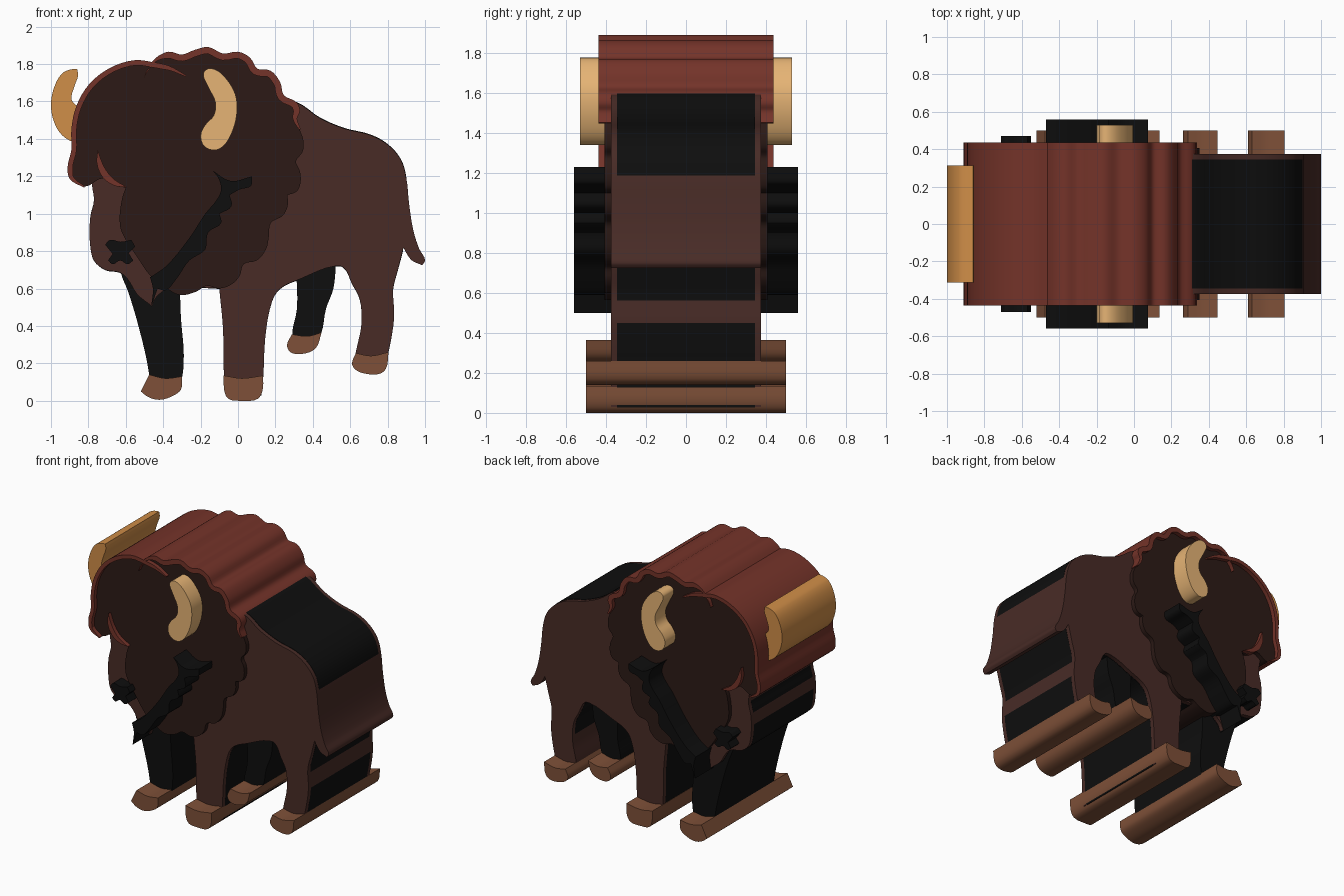
import bpy, bmesh, math
from mathutils import Vector


def material(name, hexcol):
    m = bpy.data.materials.new(name)
    rgb = [int(hexcol[i:i + 2], 16) / 255 for i in (0, 2, 4)]
    m.diffuse_color = [((c + 0.055) / 1.055) ** 2.4 if c > 0.04 else c / 12.92 for c in rgb] + [1]
    return m


BLACK = material("black", "0e0e0e")
BROWN = material("brown", "482b26")
DARK = material("dark_brown", "2c1a16")
RUST = material("rust", "743329")
HOOF = material("hoof_tan", "7e5038")
HORN = material("horn_light", "e6b475")
HORN2 = material("horn_amber", "d08e48")


def smooth(points, closed=True, steps=4):
    """Rounded outline through the points; strong turns stay sharp."""
    p = [Vector(q) for q in points]
    n = len(p)
    out = []
    for i in range(n if closed else n - 1):
        a, b = p[i], p[(i + 1) % n]
        d = b - a
        if d.length < 1e-5:
            continue

        def tangent(j):
            if not closed and j in (0, n - 1):
                return d
            u = (p[j] - p[j - 1]).normalized()
            v = (p[(j + 1) % n] - p[j]).normalized()
            if u.dot(v) < math.cos(math.radians(68)):
                return d
            return (u + v).normalized() * d.length

        ta, tb = tangent(i), tangent((i + 1) % n)
        for k in range(steps):
            t = k / steps
            t2, t3 = t * t, t * t * t
            out.append(a * (2 * t3 - 3 * t2 + 1) + ta * (t3 - 2 * t2 + t)
                       + b * (3 * t2 - 2 * t3) + tb * (t3 - t2))
    if not closed:
        out.append(p[-1])
    return out


def slab(name, outline, half, mat):
    """Extrude an x-z outline evenly to both sides of y = 0."""
    bm = bmesh.new()
    face = bm.faces.new([bm.verts.new((q[0], -half, q[1])) for q in outline])
    ext = bmesh.ops.extrude_face_region(bm, geom=[face])
    bmesh.ops.translate(bm, vec=(0, 2 * half, 0),
                        verts=[v for v in ext["geom"] if isinstance(v, bmesh.types.BMVert)])
    bmesh.ops.recalc_face_normals(bm, faces=bm.faces)
    me = bpy.data.meshes.new(name)
    bm.to_mesh(me)
    bm.free()
    me.materials.append(mat)
    ob = bpy.data.objects.new(name, me)
    bpy.context.collection.objects.link(ob)
    bpy.ops.object.select_all(action='DESELECT')
    ob.select_set(True)
    bpy.context.view_layer.objects.active = ob
    bpy.ops.object.shade_smooth_by_angle(angle=math.radians(30))
    return ob


def ribbon(path, width, outset=0.006):
    """Tapered band lying on the inner (right-hand) side of a path."""
    c = smooth(path, closed=False)
    outer, inner = [], []
    for i, q in enumerate(c):
        t = c[min(i + 1, len(c) - 1)] - c[max(i - 1, 0)]
        nrm = Vector((t.y, -t.x)).normalized()
        w = width * min(1, 0.1 + 2.5 * math.sin(math.pi * i / (len(c) - 1)))
        outer.append(q - nrm * outset)
        inner.append(q + nrm * w)
    return outer + inner[::-1]


# Body outline in sections
back = [(0.1, 1.6), (0.31, 1.595), (0.44, 1.51), (0.57, 1.455), (0.71, 1.42), (0.8, 1.37),
        (0.87, 1.29), (0.9, 1.19)]
tail = [(0.915, 1.05), (0.94, 0.9), (0.97, 0.81), (1.0, 0.75), (0.985, 0.725), (0.93, 0.75),
        (0.9, 0.79)]
hind_leg = [(0.885, 0.82), (0.855, 0.7), (0.83, 0.6), (0.835, 0.45), (0.8, 0.24), (0.78, 0.17),
            (0.69, 0.16), (0.62, 0.19), (0.63, 0.26), (0.66, 0.41), (0.65, 0.545),
            (0.61, 0.625), (0.56, 0.715)]
front_leg = [(0.52, 0.72), (0.33, 0.65), (0.24, 0.61), (0.2, 0.57), (0.17, 0.49), (0.145, 0.33),
             (0.135, 0.13), (0.125, 0.03), (-0.06, 0.03), (-0.075, 0.14), (-0.08, 0.385),
             (-0.1, 0.6)]
head = [(-0.37, 0.6), (-0.44, 0.55), (-0.46, 0.505), (-0.54, 0.57), (-0.59, 0.65),
        (-0.63, 0.685), (-0.71, 0.7), (-0.77, 0.75), (-0.79, 0.83), (-0.79, 0.98),
        (-0.77, 1.07), (-0.78, 1.15), (-0.78, 1.25), (-0.5, 1.6)]
slab("body", smooth(back + tail + hind_leg + front_leg + head), 0.375, BROWN)
core = [q + Vector((0, 0.003 if q.y > 1 else -0.002)) for q in smooth(back + hind_leg + front_leg + head)]
slab("dark_core", core, 0.345, BLACK)

# Far legs
slab("far_front_leg", smooth([(-0.63, 0.75), (-0.625, 0.68), (-0.59, 0.59), (-0.535, 0.41),
     (-0.475, 0.14), (-0.47, 0.03), (-0.33, 0.05), (-0.3, 0.12), (-0.29, 0.25),
     (-0.305, 0.44), (-0.31, 0.6), (-0.31, 0.75)]), 0.343, BLACK)
slab("far_hind_leg", smooth([(0.31, 0.72), (0.315, 0.49), (0.29, 0.36), (0.3, 0.28),
     (0.41, 0.3), (0.445, 0.36), (0.47, 0.49), (0.51, 0.6), (0.525, 0.75)]), 0.343, BLACK)

# Hooves
hooves = {
    "near_front_hoof": [(-0.077, 0.135), (0.02, 0.12), (0.135, 0.135), (0.13, 0.05), (0.105, 0.01),
                        (0.02, 0.0), (-0.05, 0.01), (-0.07, 0.04)],
    "far_front_hoof": [(-0.475, 0.14), (-0.39, 0.12), (-0.3, 0.13), (-0.305, 0.06), (-0.34, 0.03),
                       (-0.42, 0.005), (-0.48, 0.02), (-0.52, 0.05)],
    "near_hind_hoof": [(0.63, 0.255), (0.71, 0.24), (0.805, 0.26), (0.79, 0.17), (0.76, 0.145),
                       (0.68, 0.145), (0.63, 0.165), (0.61, 0.195)],
    "far_hind_hoof": [(0.288, 0.355), (0.37, 0.345), (0.447, 0.365), (0.415, 0.28), (0.34, 0.25),
                      (0.28, 0.26), (0.262, 0.295)],
}
for name, pts in hooves.items():
    slab(name, smooth(pts), 0.5, HOOF)

# Shaggy mane with scalloped edge
forelock = [(-0.82, 1.145), (-0.895, 1.19), (-0.905, 1.25), (-0.885, 1.34), (-0.885, 1.45),
            (-0.86, 1.57), (-0.79, 1.69), (-0.68, 1.775), (-0.55, 1.815), (-0.46, 1.805)]
hump = [(-0.42, 1.84), (-0.37, 1.86), (-0.3, 1.845), (-0.23, 1.87), (-0.16, 1.885),
        (-0.08, 1.85), (0.0, 1.86), (0.06, 1.83), (0.1, 1.77), (0.17, 1.76), (0.22, 1.7),
        (0.24, 1.63), (0.31, 1.59), (0.325, 1.55), (0.31, 1.51), (0.33, 1.45)]
ruff = [(0.35, 1.39), (0.345, 1.33), (0.31, 1.28), (0.33, 1.23), (0.335, 1.17), (0.315, 1.12),
        (0.265, 1.1), (0.265, 1.04), (0.24, 0.99), (0.175, 0.95), (0.165, 0.88), (0.15, 0.81),
        (0.1, 0.75), (0.03, 0.73), (0.01, 0.67), (-0.03, 0.625), (-0.1, 0.6), (-0.17, 0.615),
        (-0.22, 0.585), (-0.31, 0.565), (-0.38, 0.6), (-0.47, 0.67), (-0.54, 0.77),
        (-0.6, 0.86), (-0.63, 0.93), (-0.62, 1.08), (-0.6, 1.14), (-0.66, 1.15), (-0.72, 1.19)]
slab("mane", smooth(forelock + hump + ruff), 0.407, DARK)

# Rust coloured hair rims
slab("hump_rim", ribbon([(-0.46, 1.805)] + hump, 0.03), 0.437, RUST)
slab("forelock_rim", ribbon(forelock + [(-0.37, 1.785), (-0.28, 1.735)], 0.022), 0.437, RUST)
slab("cheek_lock", smooth([(-0.75, 1.34), (-0.755, 1.27), (-0.72, 1.19), (-0.66, 1.15),
     (-0.59, 1.14), (-0.67, 1.19), (-0.715, 1.25)]), 0.437, RUST)
slab("brow_lock", smooth([(-0.46, 1.79), (-0.485, 1.77), (-0.505, 1.72), (-0.49, 1.75)]),
     0.437, RUST)

# Horns
slab("near_horn", smooth([(-0.16, 1.775), (-0.12, 1.77), (-0.07, 1.73), (-0.015, 1.64),
     (-0.005, 1.55), (-0.03, 1.44), (-0.075, 1.365), (-0.12, 1.34), (-0.18, 1.36),
     (-0.2, 1.42), (-0.175, 1.475), (-0.13, 1.525), (-0.12, 1.59), (-0.16, 1.68),
     (-0.185, 1.75)]), 0.53, HORN)
slab("far_horn", smooth([(-0.86, 1.775), (-0.9, 1.77), (-0.94, 1.75), (-0.985, 1.67),
     (-1.0, 1.57), (-0.975, 1.47), (-0.93, 1.41), (-0.865, 1.375), (-0.86, 1.48),
     (-0.86, 1.57), (-0.89, 1.61), (-0.875, 1.68), (-0.855, 1.74)]), 0.313, HORN2)

# Black cheek streak and nose
slab("cheek_streak", smooth([(-0.465, 0.5), (-0.455, 0.6), (-0.47, 0.66), (-0.39, 0.715),
     (-0.26, 0.87), (-0.175, 1.0), (-0.11, 1.08), (-0.09, 1.13), (-0.105, 1.19), (-0.135, 1.23),
     (-0.04, 1.175), (0.075, 1.2), (0.07, 1.15), (0.01, 1.13), (-0.045, 1.1), (-0.035, 1.04),
     (-0.1, 1.0), (-0.09, 0.95), (-0.16, 0.9), (-0.175, 0.81), (-0.26, 0.75), (-0.33, 0.65),
     (-0.39, 0.59), (-0.43, 0.6)]), 0.56, BLACK)
slab("nose", smooth([(-0.71, 0.835), (-0.685, 0.86), (-0.63, 0.85), (-0.57, 0.86),
     (-0.55, 0.825), (-0.585, 0.79), (-0.56, 0.75), (-0.59, 0.73), (-0.63, 0.75),
     (-0.67, 0.73), (-0.695, 0.75), (-0.67, 0.785)]), 0.47, BLACK)
